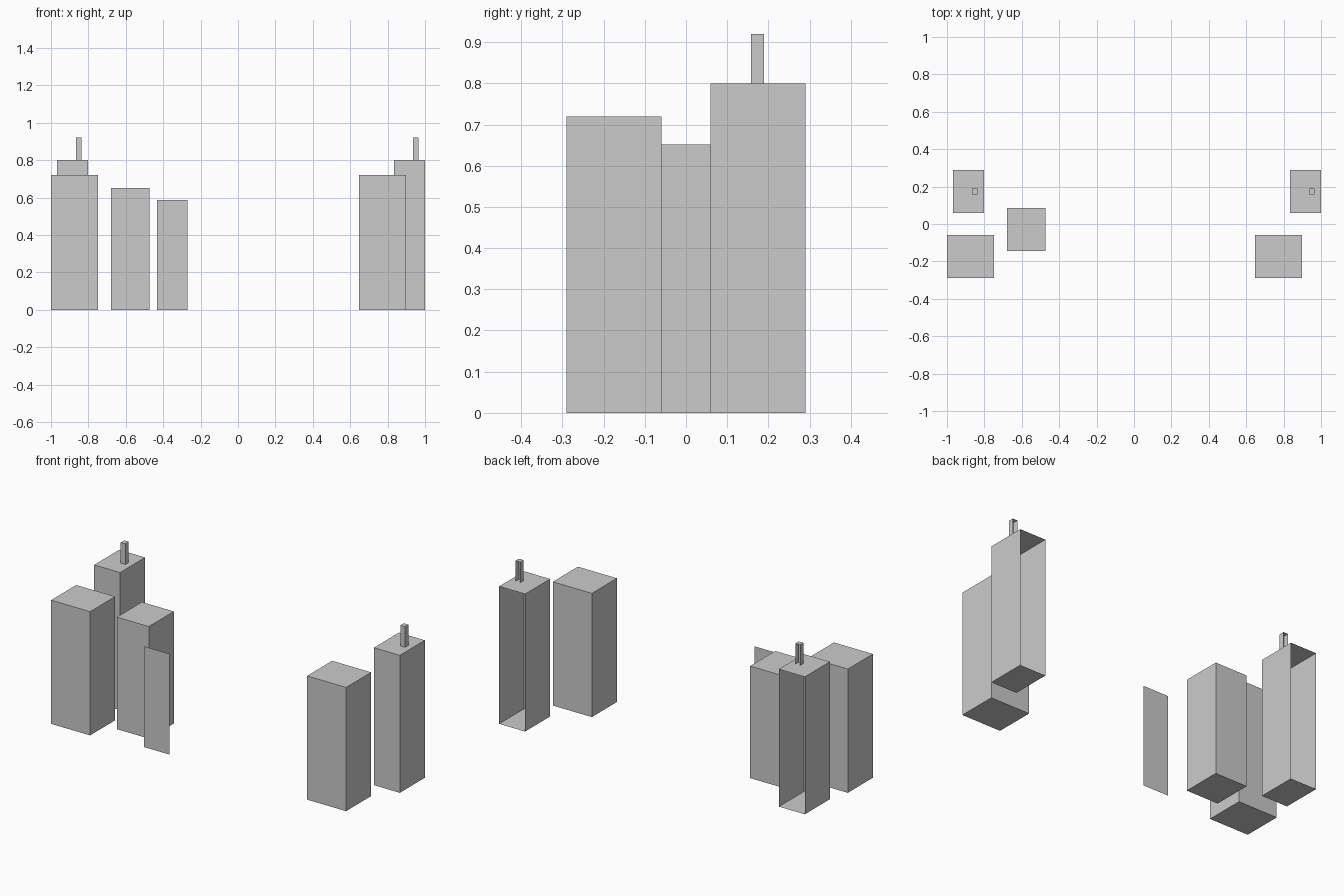
import bpy, bmesh

if "Cube" in bpy.data.objects:
    bpy.data.objects.remove(bpy.data.objects["Cube"])

SIDES = {"front", "back", "left", "right", "top", "bottom"}
NORMALS = {"front": (1, -1), "back": (1, 1), "left": (0, -1),
           "right": (0, 1), "top": (2, 1), "bottom": (2, -1)}


def block(name, x, y, z, keep=SIDES):
    """Box spanning the given ranges, keeping only the named sides."""
    bm = bmesh.new()
    bmesh.ops.create_cube(bm, size=1)
    bm.normal_update()
    drop = [f for f in bm.faces for s in SIDES - keep
            if f.normal[NORMALS[s][0]] * NORMALS[s][1] > 0.9]
    bmesh.ops.delete(bm, geom=drop, context='FACES')
    for v in bm.verts:
        for i, (lo, hi) in enumerate((x, y, z)):
            v.co[i] = lo if v.co[i] < 0 else hi
    mesh = bpy.data.meshes.new(name)
    bm.to_mesh(mesh)
    bm.free()
    ob = bpy.data.objects.new(name, mesh)
    bpy.context.collection.objects.link(ob)
    return ob


def span(start, size):
    return (start, start + size)


# wide front towers, one per side
for side, x in (("left", -1.0), ("right", 0.648)):
    block(side + "_wide_tower", span(x, 0.251), (-0.29, -0.06), (0, 0.72))

# tall rear towers with rooftop masts, open at the back
open_back = SIDES - {"back"}
for side, x in (("left", -0.968), ("right", 0.833)):
    block(side + "_tall_tower", span(x, 0.167), (0.06, 0.29), (0, 0.80), open_back)
    block(side + "_roof_mast", span(x + 0.102, 0.03), (0.158, 0.189), (0.80, 0.92), open_back)

# middle tower
block("middle_tower", (-0.678, -0.473), (-0.145, 0.085), (0, 0.652))

# single flat facade
block("flat_facade", (-0.433, -0.27), (-0.246, -0.016), (0, 0.586), {"front"})
